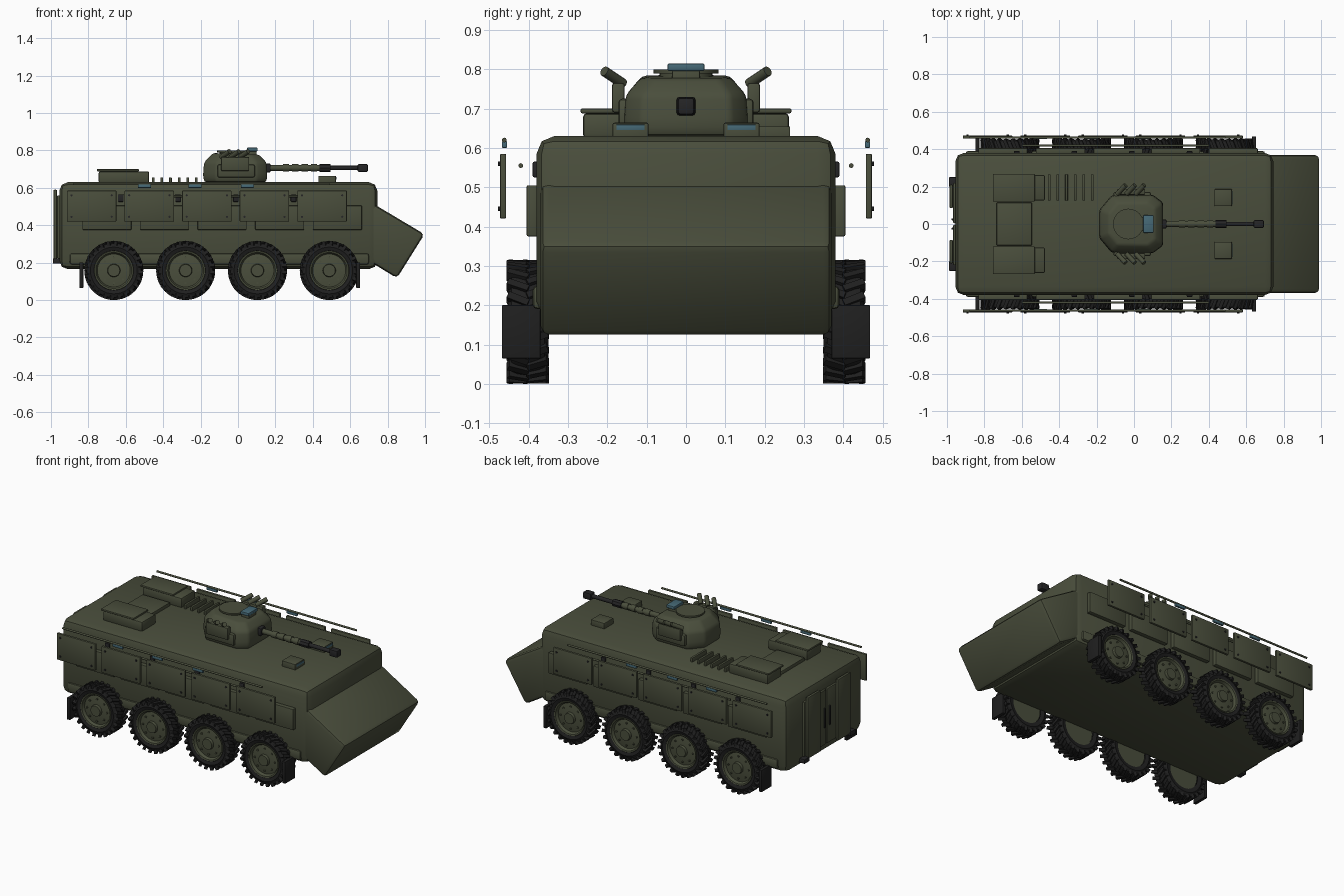
import bpy, bmesh, math
from mathutils import Vector, Matrix

if "Cube" in bpy.data.objects:
    bpy.data.objects.remove(bpy.data.objects["Cube"])


def material(name, rgb):
    m = bpy.data.materials.new(name)
    m.use_nodes = True
    m.diffuse_color = (*rgb, 1)
    bsdf = m.node_tree.nodes["Principled BSDF"]
    bsdf.inputs["Base Color"].default_value = (*rgb, 1)
    bsdf.inputs["Roughness"].default_value = 0.8
    return m


OLIVE = material("olive_paint", (0.068, 0.076, 0.045))
RUBBER = material("black_rubber", (0.014, 0.014, 0.014))
METAL = material("dark_metal", (0.018, 0.018, 0.019))
GLASS = material("blue_glass", (0.06, 0.14, 0.18))
parts = []


def finish(name, bm, mat, mirror=False):
    """Turn a bmesh into an object, optionally mirrored across the centre line."""
    bmesh.ops.recalc_face_normals(bm, faces=bm.faces)
    mesh = bpy.data.meshes.new(name)
    bm.to_mesh(mesh)
    bm.free()
    mesh.materials.append(mat)
    ob = bpy.data.objects.new(name, mesh)
    bpy.context.collection.objects.link(ob)
    if mirror:
        mod = ob.modifiers.new("mirror", "MIRROR")
        mod.use_axis = (False, True, False)
        mod.use_mirror_merge = False
    parts.append(ob)
    return ob


def round_edges(bm, size, segments=2):
    if size:
        bmesh.ops.bevel(bm, geom=bm.edges[:], offset=size, segments=segments,
                        affect="EDGES", profile=0.5, clamp_overlap=True)


def add_box(bm, x, y, z, matrix=Matrix()):
    lo, hi = Vector((x[0], y[0], z[0])), Vector((x[1], y[1], z[1]))
    size = Matrix.Diagonal((*(hi - lo), 1))
    bmesh.ops.create_cube(bm, size=1, matrix=matrix @ Matrix.Translation((lo + hi) / 2) @ size)


def box(name, x, y, z, mat=OLIVE, bevel=0.004, mirror=False):
    bm = bmesh.new()
    add_box(bm, x, y, z)
    round_edges(bm, bevel)
    return finish(name, bm, mat, mirror)


def add_rod(bm, p, q, r, seg=16):
    p, q = Vector(p), Vector(q)
    turn = (q - p).to_track_quat("Z", "Y").to_matrix().to_4x4()
    bmesh.ops.create_cone(bm, cap_ends=True, segments=seg, radius1=r, radius2=r,
                          depth=(q - p).length, matrix=Matrix.Translation((p + q) / 2) @ turn)


def rod(name, p, q, r, mat=OLIVE, mirror=False, seg=16):
    bm = bmesh.new()
    add_rod(bm, p, q, r, seg)
    return finish(name, bm, mat, mirror)


def loft(name, sections, mat=OLIVE, bevel=0.0, segments=2):
    """Bridge matching closed rings of points and cap both ends."""
    bm = bmesh.new()
    rings = [[bm.verts.new(p) for p in s] for s in sections]
    n = len(rings[0])
    for a, b in zip(rings, rings[1:]):
        for i in range(n):
            bm.faces.new((a[i], a[(i + 1) % n], b[(i + 1) % n], b[i]))
    bm.faces.new(rings[0])
    bm.faces.new(rings[-1])
    round_edges(bm, bevel, segments)
    return finish(name, bm, mat)


def lathe(name, profile, centre, mat):
    """Spin (radius, y) points about the wheel axle."""
    bm = bmesh.new()
    vs = [bm.verts.new((0, y, r)) for r, y in profile]
    es = [bm.edges.new(pair) for pair in zip(vs, vs[1:])]
    bmesh.ops.spin(bm, geom=vs + es, axis=(0, 1, 0), cent=(0, 0, 0),
                   angle=math.tau, steps=40, use_duplicate=False)
    bmesh.ops.remove_doubles(bm, verts=bm.verts, dist=1e-5)
    bmesh.ops.translate(bm, verts=bm.verts, vec=centre)
    return finish(name, bm, mat, True)


# Hull with rounded edges, and the wedge nose
box("hull", (-0.955, 0.745), (-0.38, 0.38), (0.165, 0.63), bevel=0.045, mirror=False)
nose_side = [(0.58, 0.60), (0.997, 0.352), (0.85, 0.117), (0.55, 0.30)]
loft("nose", [[(x, y, z) for x, z in nose_side] for y in (-0.37, 0.37)], bevel=0.022)
box("lower_sill", (-0.9, 0.7), (0.36, 0.39), (0.19, 0.25), bevel=0.012, mirror=True)

# Two staggered rows of armour panels on each side
for i in range(5):
    x = -0.915 + 0.308 * i
    box("outer_panel", (x, x + 0.265), (0.457, 0.473), (0.42, 0.585), mirror=True)
    box("inner_panel", (x + 0.083, x + 0.345), (0.375, 0.405), (0.375, 0.505), mirror=True)
    bm = bmesh.new()
    for bx in (x + 0.025, x + 0.24):
        for bz in (0.445, 0.56):
            add_rod(bm, (bx, 0.47, bz), (bx, 0.478, bz), 0.006, 8)
    finish("panel_bolts", bm, METAL, True)
    if i:
        box("panel_clip", (x - 0.035, x - 0.005), (0.37, 0.39), (0.525, 0.565), METAL, mirror=True)

# Side rails with small glass blocks
rod("side_rail", (-0.88, 0.462, 0.62), (0.49, 0.462, 0.62), 0.006, mirror=True)
rod("grab_rail", (-0.6, 0.42, 0.555), (0.4, 0.42, 0.555), 0.006, mirror=True)
for x in (-0.5, -0.23, 0.05):
    box("rail_glass", (x - 0.035, x + 0.035), (0.455, 0.468), (0.6, 0.617), GLASS, 0.002, True)

# Wheels: tyre, chevron tread, rim, hub and bolts
tyre = [(0.10, 0.355), (0.125, 0.35), (0.145, 0.36), (0.148, 0.375),
        (0.148, 0.43), (0.145, 0.443), (0.125, 0.452), (0.106, 0.446), (0.10, 0.43)]
rim = [(0, 0.36), (0.1, 0.36), (0.108, 0.44), (0.104, 0.448), (0.096, 0.446),
       (0.088, 0.43), (0.045, 0.437), (0.035, 0.437), (0.032, 0.452), (0, 0.452)]
for x in (-0.664, -0.28, 0.104, 0.488):
    centre = Vector((x, 0, 0.158))
    lathe("tyre", tyre, centre, RUBBER)
    lathe("wheel_rim", rim, centre, OLIVE)
    tread, bolts = bmesh.new(), bmesh.new()
    for k in range(48):
        a = math.tau * k / 48
        side = k % 2
        spin = Matrix.Translation(centre) @ Matrix.Rotation(a, 4, "Y")
        mid = Matrix.Translation((0, 0.378 + 0.049 * side, 0.15))
        skew = Matrix.Rotation(0.4 if side else -0.4, 4, "Z")
        add_box(tread, (-0.009, 0.009), (-0.028, 0.028), (-0.016, 0.007), spin @ mid @ skew)
    for k in range(8):
        p = Matrix.Rotation(math.tau * k / 8, 3, "Y") @ Vector((0, 0, 0.068)) + centre
        add_rod(bolts, p + Vector((0, 0.425, 0)), p + Vector((0, 0.44, 0)), 0.006, 6)
    finish("tyre_tread", tread, RUBBER, True)
    finish("wheel_bolts", bolts, OLIVE, True)

# Mud flaps
for x in (-0.847, 0.632):
    box("mud_flap", (x, x + 0.02), (0.37, 0.468), (0.065, 0.2), RUBBER, 0.002, True)

# Rear doors, hinges and lamps
box("rear_door", (-0.967, -0.94), (0.004, 0.22), (0.22, 0.56), bevel=0.006, mirror=True)
box("door_plate", (-0.986, -0.968), (0.085, 0.21), (0.21, 0.59), bevel=0.005, mirror=True)
box("door_handle", (-0.975, -0.955), (0.02, 0.03), (0.33, 0.45), METAL, 0.003, True)
box("rear_lamp", (-0.99, -0.94), (0.2, 0.25), (0.195, 0.222), METAL, 0.003, True)

# Roof stowage boxes, centre cover and vents
box("stowage_box", (-0.745, -0.475), (0.125, 0.262), (0.625, 0.688), bevel=0.01, mirror=True)
box("stowage_lid", (-0.755, -0.53), (0.12, 0.268), (0.688, 0.7), mirror=True)
box("engine_cover", (-0.735, -0.545), (-0.115, 0.115), (0.62, 0.65), bevel=0.006)
for i in range(6):
    x = -0.46 + 0.046 * i
    box("vent_slat", (x, x + 0.014), (0.125, 0.265), (0.62, 0.655), bevel=0.002)
box("periscope", (0.43, 0.524), (0.095, 0.187), (0.62, 0.664), bevel=0.005, mirror=True)
box("periscope_glass", (0.52, 0.527), (0.105, 0.177), (0.645, 0.659), GLASS, 0.001, True)

# Turret: tapered eight-sided body
half = [(-0.187, 0.075), (-0.12, 0.155), (0.1, 0.158), (0.157, 0.115)]
outline = half + [(x, -y) for x, y in reversed(half)]
levels = [(0.63, 0.96), (0.665, 1.0), (0.735, 0.97), (0.777, 0.72)]
loft("turret", [[(x * s, y * s, z + (0.01 * (1 - x / 0.16) if z > 0.75 else 0) * 0.4)
                 for x, y in outline] for z, s in levels], bevel=0.012)
box("turret_cheek", (-0.11, 0.09), (0.13, 0.172), (0.655, 0.725), bevel=0.01, mirror=True)
rod("hatch_ring", (-0.03, 0, 0.77), (-0.03, 0, 0.789), 0.068, seg=24)
rod("hatch_lid", (-0.03, 0, 0.789), (-0.03, 0, 0.799), 0.082, seg=24)
box("sight_mount", (0.045, 0.1), (-0.035, 0.035), (0.76, 0.798))
box("sight_glass", (0.048, 0.105), (-0.047, 0.047), (0.795, 0.815), GLASS, 0.005)

# Smoke launchers on each side of the turret
box("launcher_post", (-0.09, 0.06), (0.156, 0.188), (0.69, 0.765), bevel=0.006, mirror=True)
for x in (-0.09, -0.04, 0.01):
    rod("smoke_tube", (x, 0.16, 0.763), (x + 0.045, 0.208, 0.795), 0.013, mirror=True)

# Gun: mantlet, ribbed sleeve, barrel and muzzle brake
box("gun_mantlet", (0.13, 0.175), (-0.024, 0.024), (0.682, 0.73), METAL, 0.008)
rod("gun_sleeve", (0.16, 0, 0.706), (0.44, 0, 0.706), 0.016)
for x in (0.24, 0.29, 0.34, 0.39):
    rod("sleeve_rib", (x, 0, 0.706), (x + 0.033, 0, 0.706), 0.02)
rod("gun_barrel", (0.42, 0, 0.706), (0.68, 0, 0.706), 0.012, METAL)
rod("barrel_collar", (0.435, 0, 0.706), (0.495, 0, 0.706), 0.022, METAL, seg=8)
box("muzzle_brake", (0.64, 0.694), (-0.021, 0.021), (0.685, 0.727), METAL, 0.006)

bpy.ops.object.select_all(action="DESELECT")
for ob in parts:
    ob.select_set(True)
bpy.context.view_layer.objects.active = parts[0]
bpy.ops.object.shade_smooth_by_angle(angle=math.radians(35))
